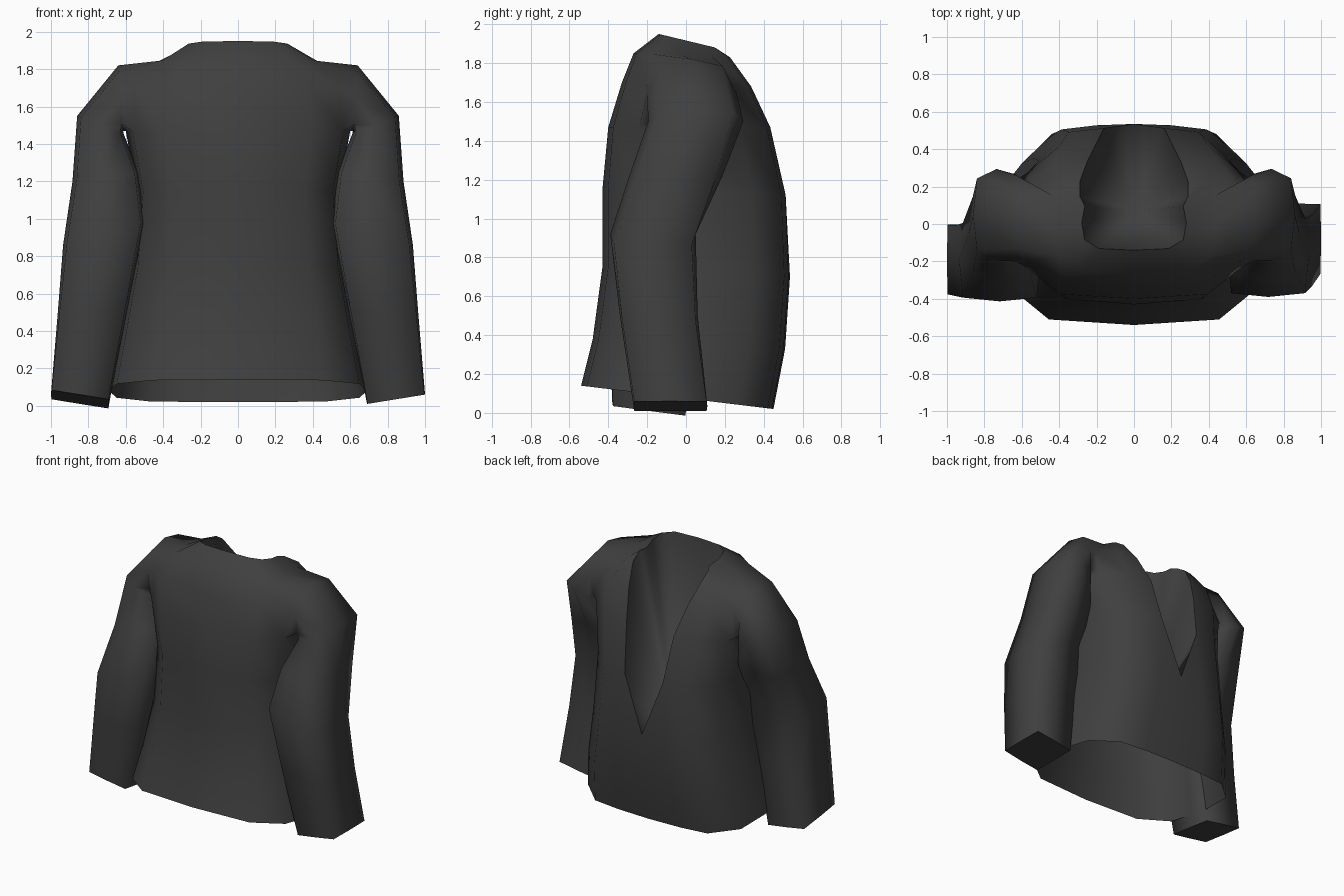
import bpy, bmesh

if "Cube" in bpy.data.objects:
    bpy.data.objects.remove(bpy.data.objects["Cube"])

cloth = bpy.data.materials.new("charcoal cloth")
cloth.diffuse_color = (0.05, 0.05, 0.05, 1)
cloth.use_nodes = True
cloth.node_tree.nodes["Principled BSDF"].inputs["Base Color"].default_value = cloth.diffuse_color

# Torso levels: half width, y of plain side, y of V side, z of plain side, z of V side, V half width
LEVELS = [
    (0.69, -0.54, 0.45, 0.14, 0.02, 0.26),
    (0.64, -0.48, 0.51, 0.38, 0.33, 0.24),
    (0.57, -0.43, 0.535, 0.75, 0.70, 0.20),
    (0.54, -0.43, 0.52, 1.15, 1.12, 0.16),
    (0.60, -0.40, 0.44, 1.47, 1.47, 0.20),
    (0.58, -0.33, 0.34, 1.70, 1.68, 0.25),
    (0.43, -0.27, 0.23, 1.85, 1.83, 0.29),
    (0.28, -0.14, 0.15, 1.95, 1.88, 0.29),
]
TIP = 2  # level where the V opening starts
# outline of half a section: (share of width, share of depth)
OUTLINE = [(0, 1), (0, .985), (0, .94), (.94, .62), (1, 0), (.94, -.62), (.66, -.94), (0, -1)]

# Sleeve sections: outer x, z, inner x, z, y centre, outer and inner y half width
SLEEVE = [
    (0.64, 1.82, 0.62, 1.47, 0.03, 0.19, 0.27),
    (0.86, 1.55, 0.61, 1.45, 0.05, 0.23, 0.26),
    (0.885, 1.20, 0.53, 1.25, -0.05, 0.23, 0.25),
    (0.935, 0.86, 0.50, 0.98, -0.17, 0.22, 0.22),
    (0.965, 0.48, 0.59, 0.52, -0.14, 0.20, 0.20),
    (1.00, 0.06, 0.69, 0.01, -0.08, 0.19, 0.19),
]


def section(level, s):
    w, yf, yb, zf, zb, v = level
    pts = []
    for i, (sx, sy) in enumerate(OUTLINE):
        x = v if i == 1 else v + (w - v) * .5 if i == 2 else w * sx
        t = (sy + 1) / 2
        pts.append((s * x, yf + (yb - yf) * t, zf + (zb - zf) * t))
    return pts


bm = bmesh.new()

# Torso with open hem, V neck and armholes
rings = []
for lv in LEVELS:
    right = [bm.verts.new(p) for p in section(lv, 1)]
    left = [bm.verts.new(p) for p in section(lv, -1)[1:7]]
    rings.append(right + left[::-1])
n = len(rings[0])
ARM = {3, 4, n - 4, n - 5}
for k in range(len(rings) - 1):
    a, b = rings[k], rings[k + 1]
    for i in range(n):
        j = (i + 1) % n
        if k in (4, 5) and i in ARM:
            continue
        if k >= TIP and 0 in (i, j):
            if k == TIP:
                side = 1 if i == 0 else n - 1
                bm.faces.new((a[0], a[side], b[side]))
            continue
        bm.faces.new((a[i], a[j], b[j], b[i]))

# Lining pocket inside the neck opening
loop = [rings[TIP][0]] + [r[1] for r in rings[TIP + 1:-1]] + rings[-1][1:]
loop += [r[n - 1] for r in rings[-2:TIP:-1]]
centre = bm.verts.new((0.02, 0.07, 0.42))
for p, q in zip(loop, loop[1:] + loop[:1]):
    bm.faces.new((p, q, centre))
for r in rings[TIP + 1:]:
    bm.verts.remove(r[0])
sharp = [bm.edges.get((p, q)) for p, q in zip(loop, loop[1:] + loop[:1])]


def sleeve(s, shift, tilt):
    c3, c4, c5 = (3, 4, 5) if s > 0 else (n - 3, n - 4, n - 5)
    lo, mid, hi_ring = rings[4:7]
    # the armhole is the first section
    prev = [hi_ring[c4], hi_ring[c3], mid[c3], lo[c3], lo[c4], lo[c5], mid[c5], hi_ring[c5]]
    last = len(SLEEVE) - 1
    for k, (xo, zo, xi, zi, yc, ho, hi) in enumerate(SLEEVE):
        f = (k / last) ** 3
        c = 0.8 + 0.18 * k / last  # boxier toward the cuff
        outline = [(1, 0), (c, c), (0, 1), (-c, c), (-1, 0), (-c, -c), (0, -1), (c, -c)]
        ring = []
        for u, v in outline:
            t = (u + 1) / 2
            ring.append(bm.verts.new((s * (xi + (xo - xi) * t),
                                      yc + shift * f + v * (hi + (ho - hi) * t),
                                      zi + (zo - zi) * t - tilt * f * v)))
        for i in range(8):
            j = (i + 1) % 8
            bm.faces.new((prev[i], prev[j], ring[j], ring[i]))
        prev = ring
    sharp.extend(bm.faces.new(prev).edges)


sleeve(1, 0.0, 0.0)
sleeve(-1, -0.11, 0.025)

# Smooth cloth, crisp cuffs and neckline
bmesh.ops.recalc_face_normals(bm, faces=bm.faces[:])
for f in bm.faces:
    f.smooth = True
for e in sharp:
    e.smooth = False
me = bpy.data.meshes.new("jacket")
bm.to_mesh(me)
bm.free()
ob = bpy.data.objects.new("jacket", me)
bpy.context.collection.objects.link(ob)
me.materials.append(cloth)
